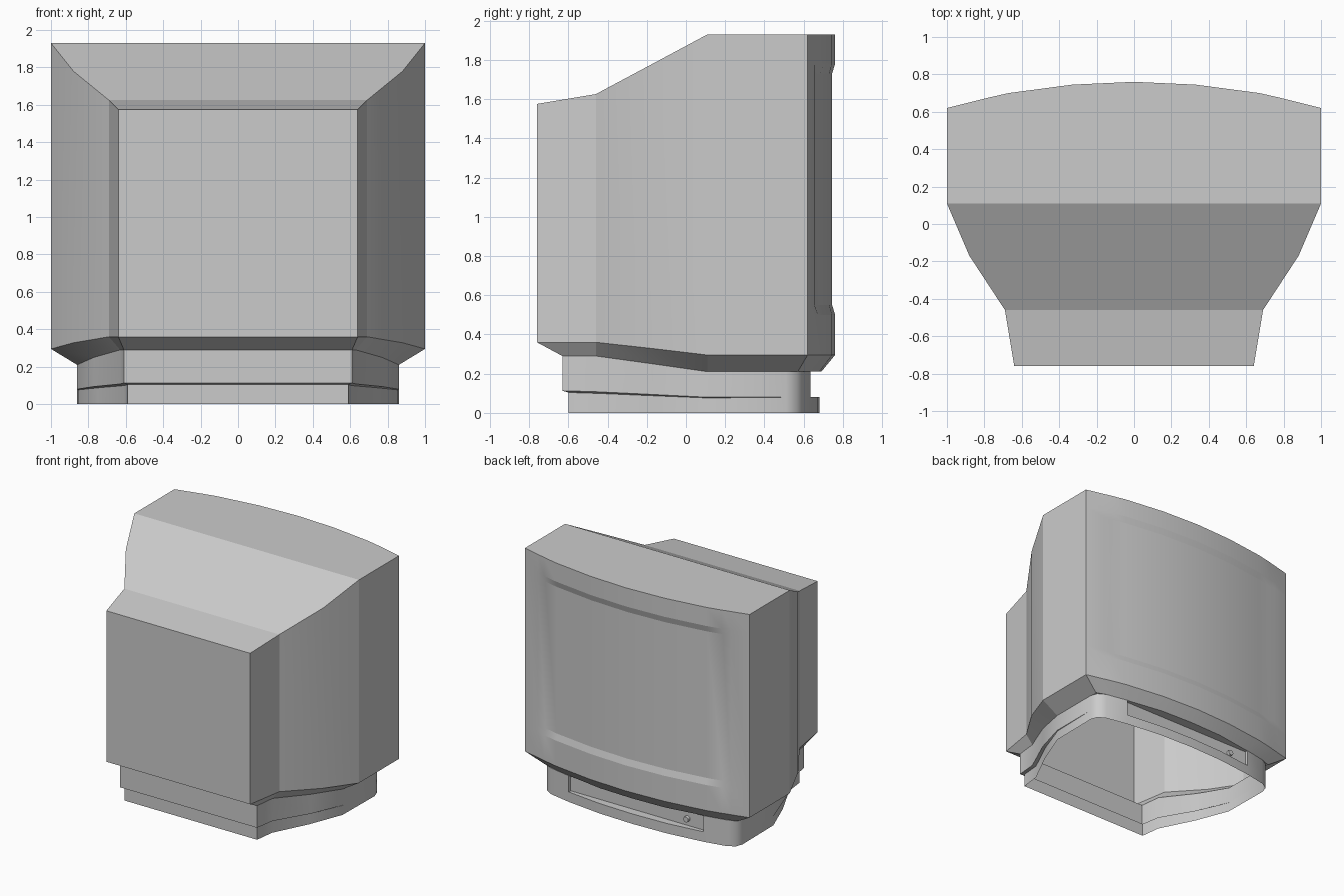
import bpy, bmesh, math
from mathutils import Matrix

if "Cube" in bpy.data.objects:
    bpy.data.objects.remove(bpy.data.objects["Cube"])


def mirrored(half):
    """Half outline (right side, ending on x=0 or not) -> full outline right then left."""
    return half + [(-p[0],) + tuple(p[1:]) for p in reversed(half) if abs(p[0]) > 1e-6]


def loft(bm, rings, skip=lambda r, i: False, closed=True):
    vs = [[bm.verts.new(p) for p in ring] for ring in rings]
    n = len(vs[0])
    for r in range(len(vs) - 1):
        for i in range(n if closed else n - 1):
            if not skip(r, i):
                j = (i + 1) % n
                bm.faces.new((vs[r][i], vs[r][j], vs[r + 1][j], vs[r + 1][i]))
    return vs


def poly(bm, pts):
    bm.faces.new([bm.verts.new(p) for p in pts])


def finish(name, bm, angle):
    bmesh.ops.remove_doubles(bm, verts=bm.verts[:], dist=0.0005)
    bmesh.ops.recalc_face_normals(bm, faces=bm.faces[:])
    me = bpy.data.meshes.new(name)
    bm.to_mesh(me)
    bm.free()
    ob = bpy.data.objects.new(name, me)
    bpy.context.collection.objects.link(ob)
    bpy.ops.object.select_all(action='DESELECT')
    ob.select_set(True)
    bpy.context.view_layer.objects.active = ob
    bpy.ops.object.shade_smooth_by_angle(angle=math.radians(angle))
    return ob


# Plan outlines (right half, from rear to screen side)
side = [(.64, -.76), (.69, -.46), (.88, -.17), (1, .11)]
front = [(1, .62), (.86, .655), (.79, .673), (.67, .70), (.33, .745), (0, .76)]
top_z = [1.575, 1.625, 1.78, 1.93]
low_z = [.36, .36, .328, .295]
in_side = [(.61, -.63, .29), (.63, -.46, .29), (.77, -.17, .25), (.86, .11, .21)]
in_front = [(.86, .57, .21), (.74, .605, .21), (.68, .618, .21), (.58, .635, .21),
            (.29, .68, .21), (0, .69, .21)]

# Body shell: walls and chamfer down to the base
bm = bmesh.new()
top = mirrored([p + (z,) for p, z in zip(side, top_z)] + [p + (1.93,) for p in front])
low = mirrored([p + (z,) for p, z in zip(side, low_z)] + [p + (.295,) for p in front])
inner = mirrored(in_side + in_front)
n = len(top)
loft(bm, [top, low, inner], skip=lambda r, i: r == 0 and 4 <= i < n - 5)
# Roof: sloped strips and flat front part
for k in range(3):
    poly(bm, [top[k], top[k + 1], top[n - 2 - k], top[n - 1 - k]])
poly(bm, top[3:n - 3])
# Screen face with shallow recess
rows = []
for z in (1.93, 1.78, 1.73, .55, .50, .295):
    deep = .54 < z < 1.74
    rows.append(mirrored([(x, y - (.015 if deep and x < .8 else 0), z) for x, y in front]))
loft(bm, rows, closed=False)
finish("monitor_body", bm, 12)

# Base: open skirt with a stepped foot and a front slot
b_side = [(.61, -.63), (.63, -.46), (.77, -.17), (.86, .11)]
f_side = [(.59, -.60), (.61, -.44), (.75, -.16), (.855, .11)]
b_front = [(.86, .51), (.84, .565), (.78, .60), (.60, .635), (.30, .67), (0, .68)]


def base_ring(pts, zs, zf):
    return mirrored([p + (z,) for p, z in zip(pts, zs)] + [p + (zf,) for p in b_front])


bm = bmesh.new()
rings = [base_ring(b_side, [.29, .29, .25, .21], .21),
         base_ring(b_side, [.113, .108, .094, .08], .08),
         base_ring(f_side, [.104, .099, .087, .076], .08),
         base_ring(f_side, [0] * 4, 0)]
m = len(rings[0])
loft(bm, rings, skip=lambda r, i: r == 0 and 7 <= i < m - 8)
finish("base_skirt", bm, 45)

# Slot: rear panel, end walls, ledge and ceiling
bm = bmesh.new()
PY, PX = .61, .60
poly(bm, [(-PX, PY, .08), (PX, PY, .08), (PX, PY, .21), (-PX, PY, .21)])
for s in (1, -1):
    poly(bm, [(s * PX, PY, .08), (s * PX, .635, .08), (s * PX, .635, .21), (s * PX, PY, .21)])
curve = mirrored([p + (.08,) for p in b_front[3:]])
poly(bm, [(PX, PY, .08)] + curve + [(-PX, PY, .08)])
edge = mirrored([p + (.21,) for p in b_front[:4]] + [(PX, PY, .21)])
poly(bm, mirrored(in_front) + edge[::-1])
finish("front_slot", bm, 20)

# Control knob
bm = bmesh.new()
bmesh.ops.create_cone(bm, cap_ends=True, segments=12, radius1=.024, radius2=.022, depth=.025,
                      matrix=Matrix.Translation((-.44, PY + .01, .135)) @ Matrix.Rotation(-math.pi / 2, 4, 'X'))
finish("control_knob", bm, 40)
